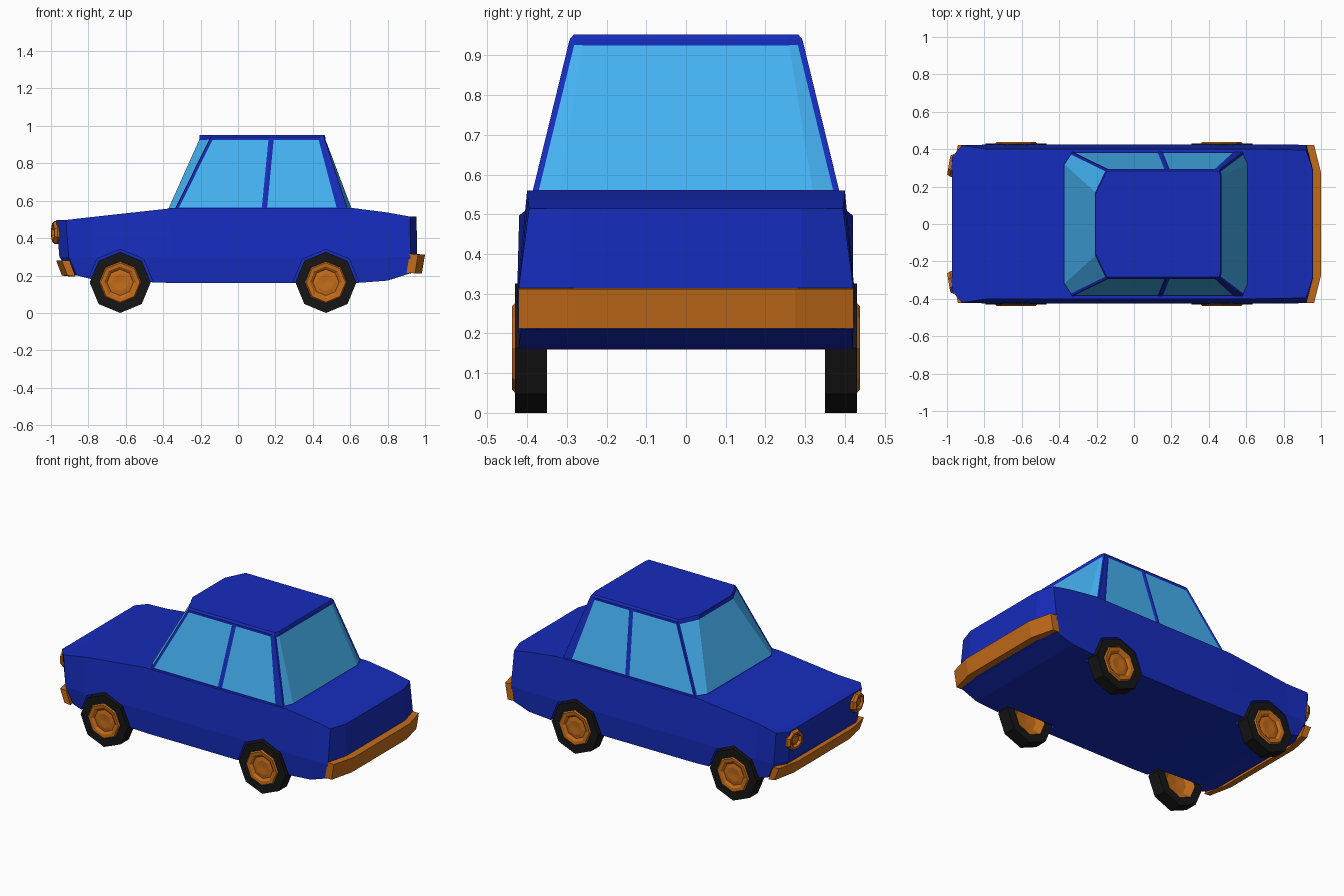
import bpy, bmesh, math
from mathutils import Matrix, Vector

if "Cube" in bpy.data.objects:
    bpy.data.objects.remove(bpy.data.objects["Cube"])


def material(name, rgb):
    m = bpy.data.materials.new(name)
    m.diffuse_color = (*rgb, 1)
    m.use_nodes = True
    m.node_tree.nodes["Principled BSDF"].inputs["Base Color"].default_value = m.diffuse_color
    return m


BLUE = material("blue_paint", (0.008, 0.025, 0.5))
GLASS = material("glass", (0.06, 0.45, 0.9))
ORANGE = material("orange_trim", (0.55, 0.15, 0.01))
RUBBER = material("rubber", (0.008, 0.008, 0.008))


def finish(name, bm, mat, fix=True):
    if fix:
        bmesh.ops.recalc_face_normals(bm, faces=bm.faces[:])
    me = bpy.data.meshes.new(name)
    bm.to_mesh(me)
    bm.free()
    me.materials.append(mat)
    ob = bpy.data.objects.new(name, me)
    bpy.context.collection.objects.link(ob)
    return ob


def loft(halves):
    """Stack half outlines (front to back, y > 0), mirrored in y; returns bm and faces per band."""
    bm = bmesh.new()
    rings = []
    for half in halves:
        full = half + [(x, -y, z) for x, y, z in reversed(half)]
        rings.append([bm.verts.new(p) for p in full])
    n = len(rings[0])
    bands = [[bm.faces.new((a[i], a[(i + 1) % n], b[(i + 1) % n], b[i])) for i in range(n)]
             for a, b in zip(rings, rings[1:])]
    for r in (rings[0], rings[-1]):
        for i in range(n // 2 - 1):
            bm.faces.new((r[i], r[i + 1], r[n - 2 - i], r[n - 1 - i]))
    bmesh.ops.recalc_face_normals(bm, faces=bm.faces[:])
    return bm, bands


def lathe(name, profile, matrix, mat, n=8):
    """Revolve a closed (radius, height) profile around local z."""
    bm = bmesh.new()
    rings = []
    for r, h in profile:
        if r == 0:
            rings.append([bm.verts.new((0, 0, h))] * n)
        else:
            rings.append([bm.verts.new((r * math.cos(k * math.tau / n), r * math.sin(k * math.tau / n), h))
                          for k in range(n)])
    pairs = list(zip(rings, rings[1:]))
    if profile[0][0] > 0:
        pairs.append((rings[-1], rings[0]))
    for a, b in pairs:
        for k in range(n):
            j = (k + 1) % n
            bm.faces.new(list(dict.fromkeys((a[k], a[j], b[j], b[k]))))
    bm.transform(matrix)
    return finish(name, bm, mat)


def bumper(name, section, end_shift):
    """Sweep an (x, z) section across the car with bent-back ends."""
    bm = bmesh.new()
    rows = [[bm.verts.new((x + dx, y, z)) for x, z in section]
            for y, dx in ((-0.422, end_shift), (-0.275, 0), (0.275, 0), (0.422, end_shift))]
    for a, b in zip(rows, rows[1:]):
        for i in range(4):
            j = (i + 1) % 4
            bm.faces.new((a[i], a[j], b[j], b[i]))
    bm.faces.new(rows[0])
    bm.faces.new(rows[-1])
    return finish(name, bm, ORANGE)


# Body shell: underside, widest line, top edge
bottom = [(-0.89, 0.34, 0.20), (-0.86, 0.41, 0.20), (-0.76, 0.42, 0.175), (-0.35, 0.42, 0.16),
          (0.63, 0.42, 0.16), (0.80, 0.42, 0.173), (0.915, 0.415, 0.21), (0.935, 0.29, 0.215)]
middle = [(-0.955, 0.34, 0.3), (-0.905, 0.42, 0.3), (-0.78, 0.425, 0.3), (-0.35, 0.425, 0.3),
          (0.60, 0.425, 0.3), (0.80, 0.425, 0.3), (0.922, 0.423, 0.3), (0.957, 0.29, 0.3)]
top = [(-0.972, 0.36, 0.497), (-0.92, 0.42, 0.497), (-0.78, 0.40, 0.513), (-0.37, 0.40, 0.558),
       (0.62, 0.40, 0.56), (0.80, 0.398, 0.537), (0.92, 0.395, 0.515), (0.955, 0.29, 0.515)]
body = finish("body", loft([bottom, middle, top])[0], BLUE)


# Wheels, hubs and the wells cut for them
tyre = [(0.112, 0.35), (0.163, 0.35), (0.163, 0.431), (0.112, 0.431)]
hub = [(0, 0.385), (0.07, 0.38), (0.113, 0.352), (0.113, 0.43), (0.105, 0.438), (0.085, 0.436),
       (0.07, 0.424), (0.045, 0.428), (0, 0.424)]
well = [(0, 0.335), (0.177, 0.335), (0.177, 0.5), (0, 0.5)]
for end, x in (("front", -0.63), ("rear", 0.47)):
    for side, s in (("right", -1), ("left", 1)):
        m = Matrix.Translation((x, 0, 0.163)) @ Matrix.Rotation(-s * math.pi / 2, 4, 'X')
        lathe(f"{end}_{side}_tyre", tyre, m, RUBBER)
        lathe(f"{end}_{side}_hub", hub, m, ORANGE)
        cutter = lathe("well_cutter", well, m, BLUE)
        cutter.hide_render = True
        mod = body.modifiers.new("well", 'BOOLEAN')
        mod.object = cutter
        mod.solver = 'EXACT'
        bpy.context.view_layer.objects.active = body
        bpy.ops.object.modifier_apply(modifier=mod.name)
        bpy.data.objects.remove(cutter)

# Cabin frame with roof; window openings are inset and filled with glass
base = [(-0.38, 0.32, 0.55), (-0.338, 0.388, 0.55), (0.14, 0.388, 0.55), (0.545, 0.388, 0.55),
        (0.587, 0.388, 0.55), (0.615, 0.32, 0.55)]
eaves = [(-0.205, 0.17, 0.94), (-0.145, 0.293, 0.94), (0.178, 0.293, 0.94), (0.442, 0.293, 0.94),
         (0.46, 0.293, 0.94), (0.467, 0.26, 0.94)]
roof = [(x if x < 0 else x - 0.004, y - 0.01, 0.952) for x, y, z in eaves]
bm, bands = loft([base, eaves, roof])
walls = bands[0]
windows = {"windscreen": (10, 11, 0), "rear_window": (4, 5, 6),
           "left_front_window": (1,), "left_rear_window": (2,),
           "right_rear_window": (8,), "right_front_window": (9,)}
panes = []
for name, ids in windows.items():
    faces = [walls[i] for i in ids]
    bmesh.ops.inset_region(bm, faces=faces, thickness=0.014, depth=-0.004,
                           use_even_offset=True, use_boundary=True)
    glass = bmesh.new()
    new = {v: glass.verts.new(v.co) for f in faces for v in f.verts}
    for f in faces:
        glass.faces.new([new[v] for v in f.verts])
    finish(name, glass, GLASS, fix=False)
    panes += faces
bmesh.ops.delete(bm, geom=panes, context='FACES_ONLY')
finish("cabin_frame", bm, BLUE, fix=False)

# Bumpers
bumper("front_bumper", [(-0.972, 0.28), (-0.93, 0.28), (-0.90, 0.195), (-0.942, 0.20)], 0.03)
bumper("rear_bumper", [(1.0, 0.312), (0.955, 0.315), (0.938, 0.213), (0.983, 0.212)], -0.037)

# Headlights
lamp = [(0, 0), (0.063, 0), (0.066, 0.03), (0.055, 0.046), (0.042, 0.046), (0.034, 0.028),
        (0.026, 0.036), (0, 0.038)]
for side, s in (("right", -1), ("left", 1)):
    axis = Vector((-math.cos(0.17), s * math.sin(0.17), 0))
    m = Matrix.Translation((-0.945, s * 0.308, 0.43)) @ axis.to_track_quat('Z', 'Y').to_matrix().to_4x4()
    lathe(f"{side}_headlight", lamp, m @ Matrix.Rotation(math.pi / 8, 4, 'Z'), ORANGE)
